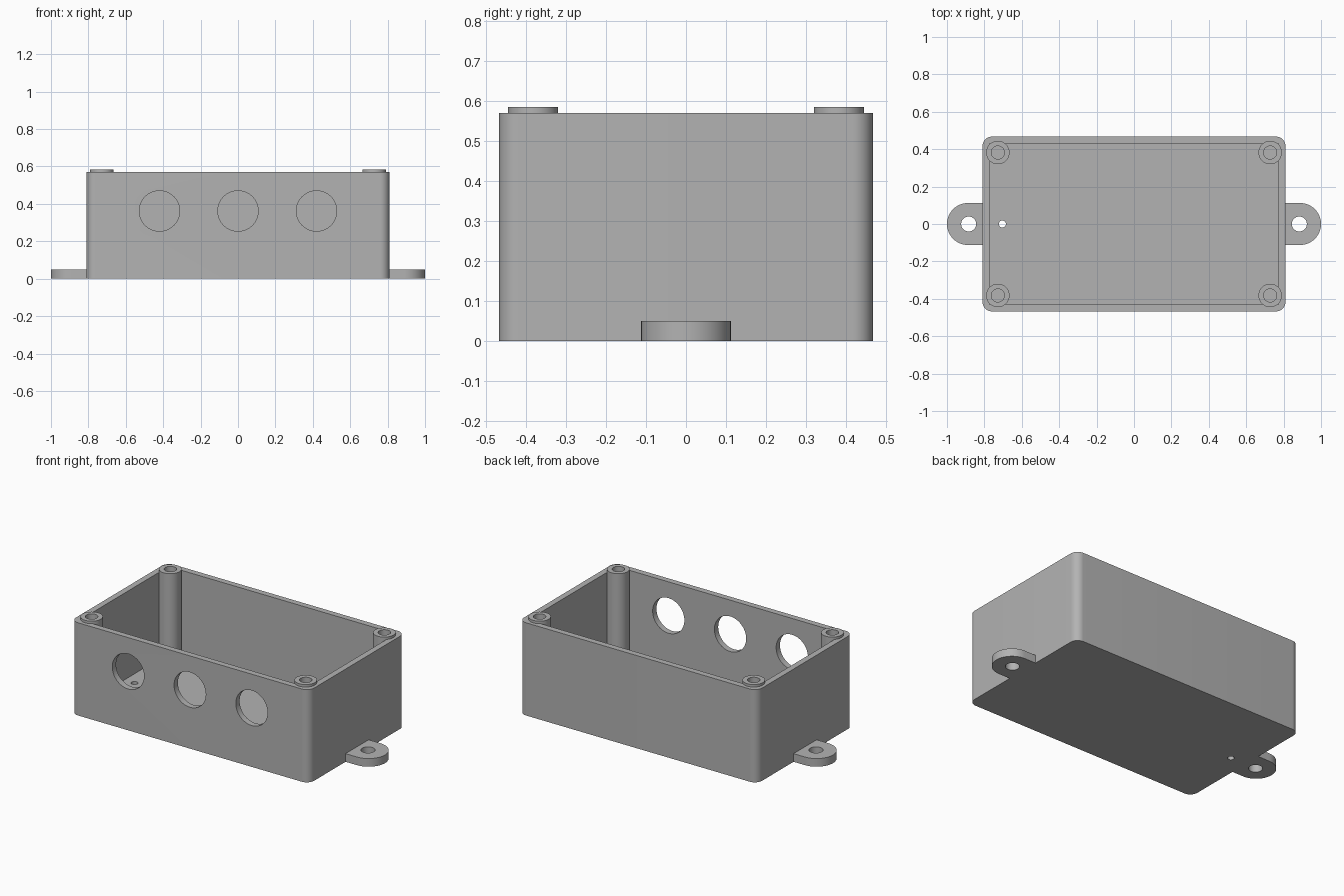
import bpy, bmesh
from math import sin, cos, pi
from mathutils import Matrix

if "Cube" in bpy.data.objects:
    bpy.data.objects.remove(bpy.data.objects["Cube"], do_unlink=True)

grey = bpy.data.materials.new("plain grey")
grey.use_nodes = True
COLOUR = (0.45, 0.45, 0.45, 1)
grey.diffuse_color = COLOUR
grey.node_tree.nodes["Principled BSDF"].inputs["Base Color"].default_value = COLOUR


def arc(cx, cy, r, start, end, steps):
    return [(cx + r * cos(start + (end - start) * i / steps),
             cy + r * sin(start + (end - start) * i / steps)) for i in range(steps + 1)]


def circle(cx, cy, r, steps=48):
    return arc(cx, cy, r, 0, 2 * pi, steps)[:-1]


def prism(name, outline, z0, z1, matrix=Matrix()):
    """Extrude a flat outline from z0 to z1."""
    bm = bmesh.new()
    face = bm.faces.new([bm.verts.new((x, y, z0)) for x, y in outline])
    top = bmesh.ops.extrude_face_region(bm, geom=[face])["geom"]
    moved = [v for v in top if isinstance(v, bmesh.types.BMVert)]
    bmesh.ops.translate(bm, verts=moved, vec=(0, 0, z1 - z0))
    bm.transform(matrix)
    bmesh.ops.recalc_face_normals(bm, faces=bm.faces)
    mesh = bpy.data.meshes.new(name)
    bm.to_mesh(mesh)
    bm.free()
    mesh.materials.append(grey)
    obj = bpy.data.objects.new(name, mesh)
    bpy.context.collection.objects.link(obj)
    return obj


def cut(obj, cutter):
    """Subtract the cutter, then remove it."""
    bpy.ops.object.select_all(action="DESELECT")
    bpy.context.view_layer.objects.active = obj
    obj.select_set(True)
    mod = obj.modifiers.new("cut", "BOOLEAN")
    mod.operation = "DIFFERENCE"
    mod.solver = "EXACT"
    mod.object = cutter
    bpy.ops.object.modifier_apply(modifier=mod.name)
    bpy.data.objects.remove(cutter, do_unlink=True)


def smooth(obj):
    bpy.ops.object.select_all(action="DESELECT")
    bpy.context.view_layer.objects.active = obj
    obj.select_set(True)
    bpy.ops.object.shade_smooth_by_angle(angle=pi / 6)


HX, HY, HEIGHT, R = 0.81, 0.467, 0.57, 0.05
WALL, FLOOR = 0.037, 0.037

# Open box with rounded vertical corners and a square-cornered cavity
outline = []
for i, (sx, sy) in enumerate([(1, 1), (-1, 1), (-1, -1), (1, -1)]):
    outline += arc(sx * (HX - R), sy * (HY - R), R, i * pi / 2, (i + 1) * pi / 2, 12)
box = prism("box_body", outline, 0, HEIGHT)
ix, iy = HX - WALL, HY - WALL
cut(box, prism("cavity", [(-ix, -iy), (ix, -iy), (ix, iy), (-ix, iy)], FLOOR, 1))

# Three cable holes through the front wall
upright = Matrix.Rotation(pi / 2, 4, "X")
for x in (-0.42, 0, 0.42):
    cut(box, prism("cable_hole", circle(x, 0.362, 0.108, 64), 0.4, 0.6, upright))

# Small drain hole in the floor
cut(box, prism("drain_hole", circle(-0.704, 0, 0.019, 32), -0.1, 0.2))
smooth(box)

# Corner screw posts standing slightly above the rim
for sx, side in ((-1, "right"), (1, "left")):
    for sy, end in ((-1, "front"), (1, "back")):
        x, y = sx * 0.728, sy * 0.382
        post = prism(f"screw_post_{end}_{side}", circle(x, y, 0.0625), 0.02, 0.585)
        cut(post, prism("screw_hole", circle(x, y, 0.035), 0.05, 1))
        smooth(post)

    # Rounded mounting tab with a bolt hole
    ends = arc(0.888, 0, 0.112, -pi / 2, pi / 2, 32)
    tab_outline = [(HX - 0.01, -0.112)] + ends + [(HX - 0.01, 0.112)]
    tab = prism(f"mounting_tab_{side}", [(sx * px, py) for px, py in tab_outline], 0, 0.05)
    cut(tab, prism("bolt_hole", circle(sx * 0.884, 0, 0.04), -0.1, 0.2))
    smooth(tab)
